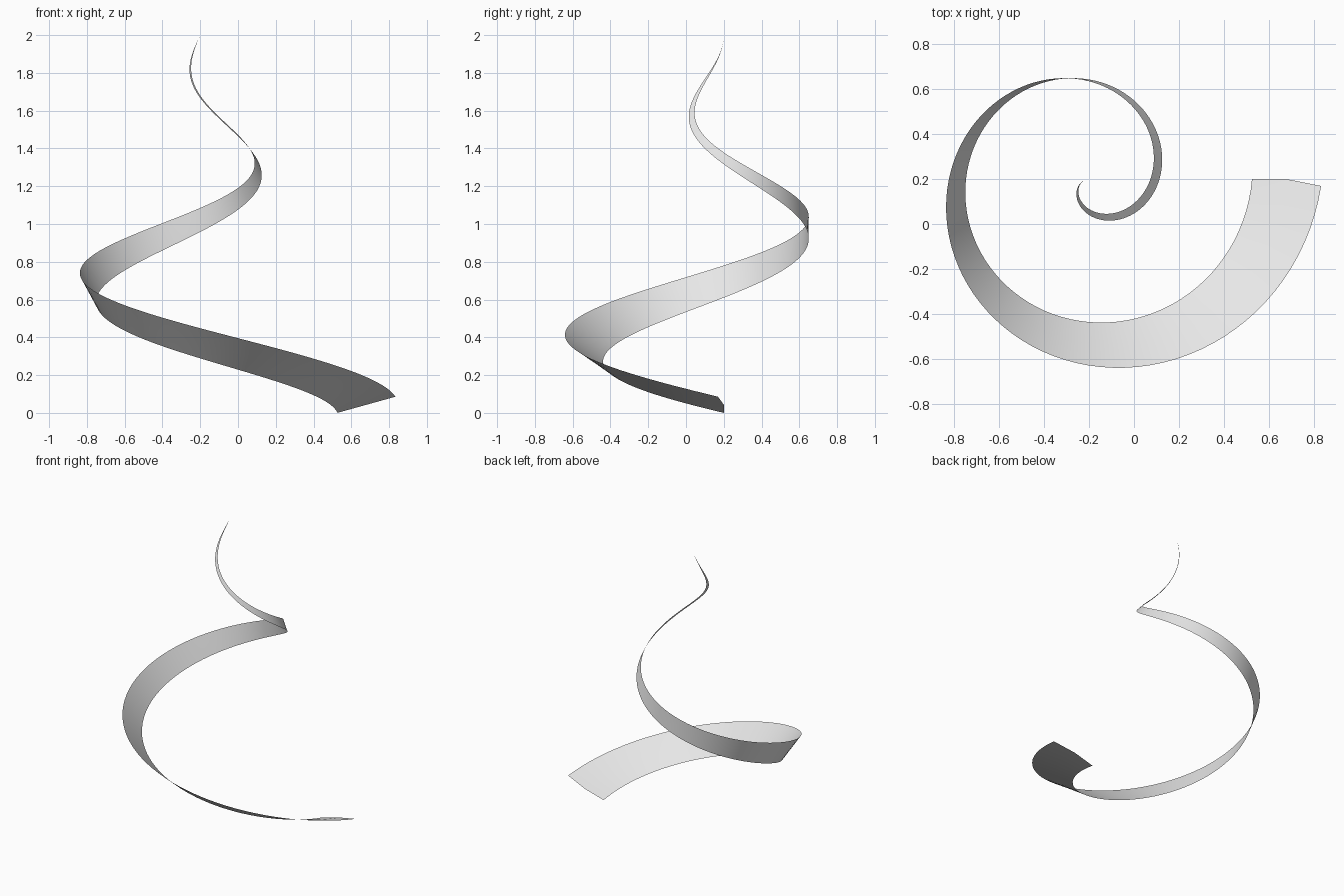
import bpy
import bmesh
from math import radians, sin, cos
from mathutils import Vector

cube = bpy.data.objects.get("Cube")
if cube:
    bpy.data.objects.remove(cube, do_unlink=True)

# Spiral settings
STEPS = 144            # cross-sections along the ribbon
QUARTERS = 6           # quarter turns from base to tip
BASE_RADIUS = 0.88
BASE_Z, TIP_Z = 0.043, 2.0
HALF_WIDTH = 0.16
AXIS = Vector((-0.2, 0.2, 0))


def ribbon_edge(s, side):
    """Point on the inner (-1) or outer (+1) edge, s from 0 at base to 1 at tip."""
    t = s * QUARTERS
    half = side * HALF_WIDTH * (1 - s) ** 1.33
    tilt = radians(15.5 + 23.5 * t + 0.85 * t * t)
    radius = BASE_RADIUS * (1 - s) + half * cos(tilt)
    z = BASE_Z + (TIP_Z - BASE_Z) * s + half * sin(tilt)
    # the outer edge starts slightly further round than the inner one
    skew = radians(1.7) * (1 - s) ** 8 if side > 0 else 0
    angle = -radians(90 * t) - skew
    return AXIS + Vector((radius * cos(angle), radius * sin(angle), z))


# Ribbon: a single tapering, twisting sheet
bm = bmesh.new()
rows = [[bm.verts.new(ribbon_edge(i / STEPS, side)) for side in (-1, 0, 1)]
        for i in range(STEPS)]
tip = bm.verts.new(ribbon_edge(1, 0))
for a, b in zip(rows, rows[1:]):
    for k in range(2):
        bm.faces.new((a[k], b[k], b[k + 1], a[k + 1]))
for k in range(2):
    bm.faces.new((rows[-1][k], tip, rows[-1][k + 1]))
for face in bm.faces:
    face.smooth = True
    face.normal_flip()

# Base side faces up
bm.normal_update()
bm.faces.ensure_lookup_table()
if bm.faces[0].normal.z < 0:
    bmesh.ops.reverse_faces(bm, faces=bm.faces[:])

mesh = bpy.data.meshes.new("spiral_ribbon")
bm.to_mesh(mesh)
bm.free()
ribbon = bpy.data.objects.new("spiral_ribbon", mesh)
bpy.context.collection.objects.link(ribbon)

# Material
grey = bpy.data.materials.new("light_grey")
grey.use_nodes = True
colour = (0.8, 0.8, 0.8, 1)
grey.diffuse_color = colour
grey.node_tree.nodes["Principled BSDF"].inputs["Base Color"].default_value = colour
mesh.materials.append(grey)
